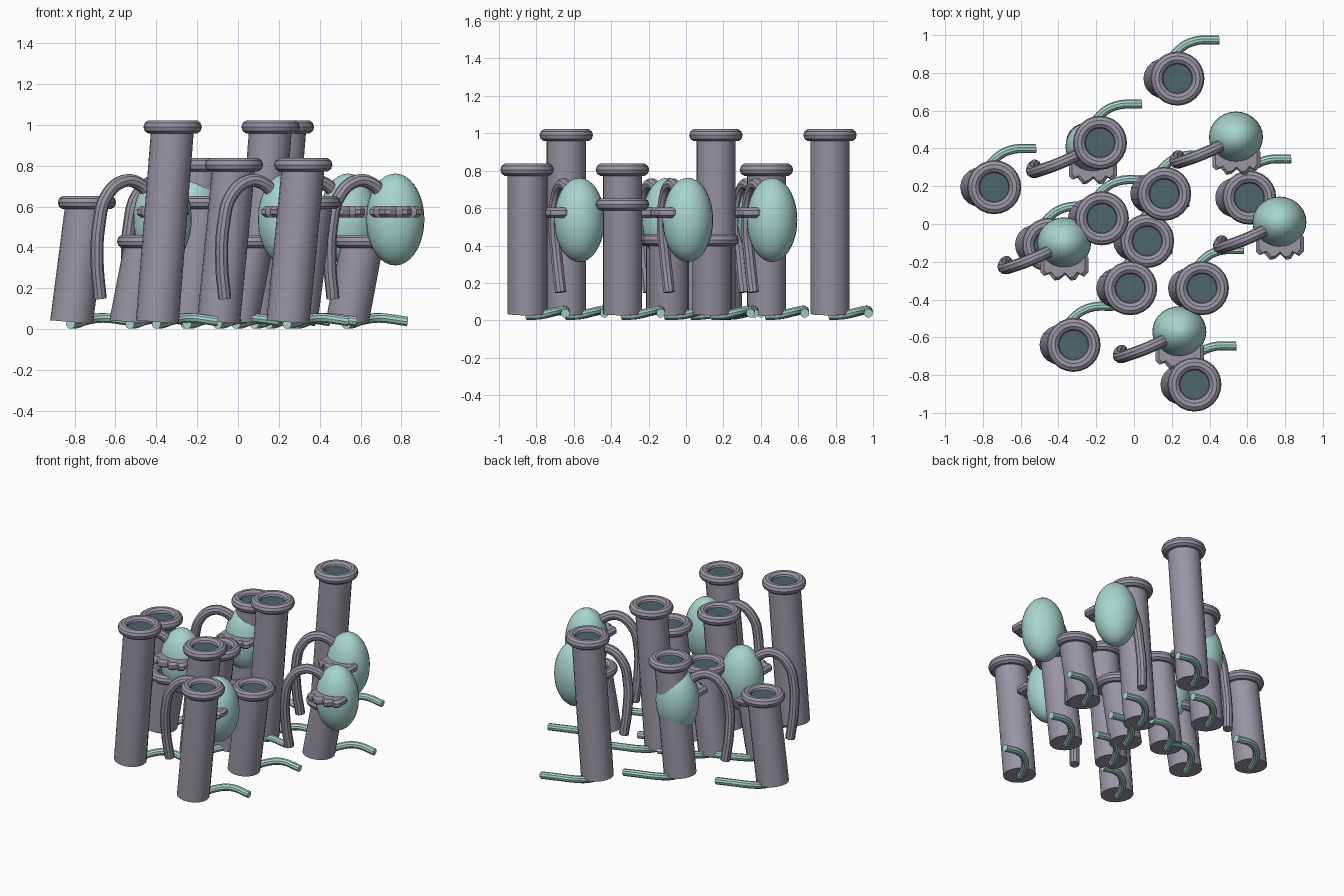
import bpy, bmesh
from mathutils import Matrix

if "Cube" in bpy.data.objects:
    bpy.data.objects.remove(bpy.data.objects["Cube"], do_unlink=True)


def material(name, color):
    m = bpy.data.materials.new(name)
    m.use_nodes = True
    m.diffuse_color = (*color, 1)
    m.node_tree.nodes["Principled BSDF"].inputs["Base Color"].default_value = (*color, 1)
    return m


GREY = material("mauve grey", (0.32, 0.30, 0.37))
TEAL = material("pale teal", (0.39, 0.67, 0.61))
DARK = material("dark teal", (0.075, 0.13, 0.135))


def finish(ob, name, mat, smooth=True):
    ob.name = name
    ob.data.materials.append(mat)
    if smooth:
        bpy.ops.object.select_all(action="DESELECT")
        ob.select_set(True)
        bpy.context.view_layer.objects.active = ob
        bpy.ops.object.shade_smooth_by_angle()
    return ob


def from_bmesh(bm, name, mat, smooth=True):
    mesh = bpy.data.meshes.new(name)
    bm.to_mesh(mesh)
    bm.free()
    ob = bpy.data.objects.new(name, mesh)
    bpy.context.collection.objects.link(ob)
    return finish(ob, name, mat, smooth)


def pipe(name, origin, points, radius, mat):
    """Round pipe along a smooth path, turned into a mesh."""
    cu = bpy.data.curves.new(name, "CURVE")
    cu.dimensions = "3D"
    cu.bevel_depth, cu.bevel_resolution = radius, 3
    cu.use_fill_caps = True
    cu.resolution_u = 5
    sp = cu.splines.new("BEZIER")
    sp.bezier_points.add(len(points) - 1)
    for bp, p in zip(sp.bezier_points, points):
        bp.co = [a + b for a, b in zip(p, origin)]
        bp.handle_left_type = bp.handle_right_type = "AUTO"
    ob = bpy.data.objects.new(name, cu)
    bpy.context.collection.objects.link(ob)
    bpy.ops.object.select_all(action="DESELECT")
    ob.select_set(True)
    bpy.context.view_layer.objects.active = ob
    bpy.ops.object.convert(target="MESH")
    return finish(bpy.context.view_layer.objects.active, name, mat)


LEAN = 0.075    # how far each tube's foot sits to its right
FOOT = 0.035    # height of the tube foot
ROOT = [(-0.08, 0, 0.025), (-0.05, 0.07, 0.028), (0, 0.145, 0.045),
        (0.08, 0.195, 0.055), (0.22, 0.205, 0.038)]


def tube(x, y, z):
    # Leaning shaft
    bm = bmesh.new()
    bmesh.ops.create_cone(bm, cap_ends=True, segments=20, radius1=0.105, radius2=0.105,
                          depth=z - FOOT, matrix=Matrix.Translation((x, y, (z + FOOT) / 2)))
    for v in bm.verts:
        v.co.x -= LEAN * (z - v.co.z) / (z - FOOT)
        if v.co.z < z / 2:
            v.co.z -= 0.08 * (v.co.x - x + LEAN)
    from_bmesh(bm, "tube_shaft", GREY)
    # Rolled lip
    bpy.ops.mesh.primitive_torus_add(location=(x, y, z), major_radius=0.109, minor_radius=0.034,
                                     major_segments=24, minor_segments=10)
    finish(bpy.context.object, "tube_lip", GREY)
    # Dark mouth
    bm = bmesh.new()
    bmesh.ops.create_cone(bm, cap_ends=True, segments=20, radius1=0.09, radius2=0.09,
                          depth=0.008, matrix=Matrix.Translation((x, y, z + 0.002)))
    from_bmesh(bm, "tube_mouth", DARK)
    # Bent root at the foot
    pipe("tube_root", (x, y, 0), ROOT, 0.024, TEAL)


HOOK = [(-0.305, -0.10, 0.15), (-0.32, -0.12, 0.33), (-0.31, -0.135, 0.52),
        (-0.275, -0.125, 0.65), (-0.19, -0.095, 0.725), (-0.11, -0.06, 0.71),
        (-0.05, -0.03, 0.64)]
# Scalloped outline of the collar, from one side to the other
FRILL = [(-0.08, 0.0), (-0.125, -0.08), (-0.125, -0.155), (-0.105, -0.175), (-0.08, -0.165),
         (-0.05, -0.2), (-0.025, -0.195), (0.005, -0.17), (0.035, -0.2), (0.06, -0.195),
         (0.08, -0.165), (0.105, -0.18), (0.13, -0.155), (0.13, -0.08), (0.08, 0.0)]


def pod(x, y):
    # Egg-shaped body
    bm = bmesh.new()
    bmesh.ops.create_uvsphere(bm, u_segments=28, v_segments=18, radius=1)
    bmesh.ops.scale(bm, vec=(0.143, 0.135, 0.225), verts=bm.verts)
    bmesh.ops.translate(bm, vec=(x, y, 0.537), verts=bm.verts)
    from_bmesh(bm, "pod_body", TEAL)
    # Frilled collar with a pinched rim
    bm = bmesh.new()
    loops = [[bm.verts.new((x + px * s, y - 0.08 + (py + 0.08) * s, 0.575 + h)) for px, py in FRILL]
             for s, h in ((0.86, -0.027), (1, -0.012), (1, 0.012), (0.86, 0.027))]
    n = len(FRILL)
    for a, b in zip(loops, loops[1:]):
        for i in range(n):
            j = (i + 1) % n
            bm.faces.new((a[i], a[j], b[j], b[i]))
    bm.faces.new(loops[0])
    bm.faces.new(loops[-1])
    bmesh.ops.recalc_face_normals(bm, faces=bm.faces)
    from_bmesh(bm, "pod_collar", GREY, smooth=False)
    # Hooked stalk
    pipe("pod_stalk", (x, y, 0), HOOK, 0.032, GREY)


# Tubes grouped by height
TUBES = {
    0.99: [(0.23, 0.77), (0.16, 0.16), (-0.32, -0.64)],
    0.805: [(-0.18, 0.43), (-0.02, -0.34), (0.32, -0.85)],
    0.62: [(-0.74, 0.195), (-0.17, 0.03), (0.36, -0.34)],
    0.43: [(0.61, 0.14), (0.07, -0.09), (-0.45, -0.11)],
}
for height, spots in TUBES.items():
    for sx, sy in spots:
        tube(sx, sy, height)

for spot in [(0.54, 0.46), (-0.22, 0.41), (-0.37, -0.10), (0.77, 0.01), (0.24, -0.57)]:
    pod(*spot)
